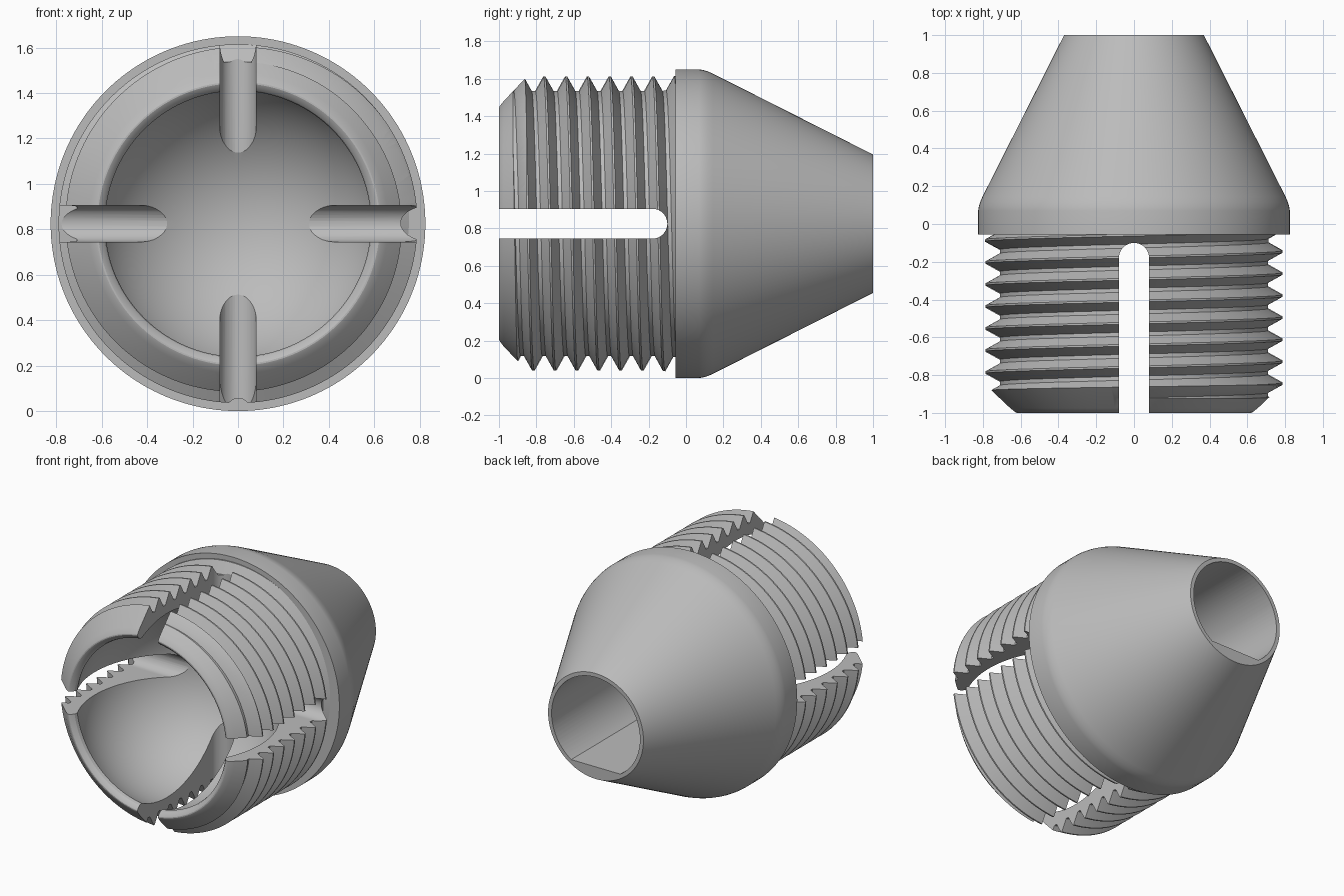
import bpy, bmesh
from math import sin, cos, pi, asin
from mathutils import Vector

cube = bpy.data.objects.get("Cube")
if cube:
    bpy.data.objects.remove(cube, do_unlink=True)

AXIS_Z = 0.825                 # height of the turning axis, which runs along y
SEGMENTS = 160
PITCH, CREST, ROOT = 0.1165, 0.79, 0.713
FRONT, COLLAR = -1.0, -0.055   # ends of the thread
CREST_HALF, ROOT_EDGE = 0.005, 0.048

grey = bpy.data.materials.new("plain grey")
grey.use_nodes = True
grey.diffuse_color = (0.5, 0.5, 0.5, 1)
grey.node_tree.nodes["Principled BSDF"].inputs["Base Color"].default_value = grey.diffuse_color


def finish(bm, name):
    bmesh.ops.remove_doubles(bm, verts=bm.verts, dist=1e-5)
    bmesh.ops.recalc_face_normals(bm, faces=bm.faces)
    mesh = bpy.data.meshes.new(name)
    bm.to_mesh(mesh)
    bm.free()
    mesh.materials.append(grey)
    obj = bpy.data.objects.new(name, mesh)
    bpy.context.collection.objects.link(obj)
    return obj


def turn(name, column, closed=False):
    """Sweep a (radius, y) column, which may vary with the angle, about the axis."""
    bm = bmesh.new()
    rows = []
    for i in range(SEGMENTS + 1):
        a = 2 * pi * i / SEGMENTS
        rows.append([bm.verts.new((r * cos(a), y, AXIS_Z + r * sin(a))) for r, y in column(a)])
    count = len(rows[0])
    for left, right in zip(rows, rows[1:]):
        for j in range(count if closed else count - 1):
            k = (j + 1) % count
            bm.faces.new((left[j], left[k], right[k], right[j]))
    return finish(bm, name)


def prism(name, points, direction):
    """Extrude a closed outline along a direction."""
    bm = bmesh.new()
    face = bm.faces.new([bm.verts.new(p) for p in points])
    new = bmesh.ops.extrude_face_region(bm, geom=[face])["geom"]
    bmesh.ops.translate(bm, vec=Vector(direction),
                        verts=[v for v in new if isinstance(v, bmesh.types.BMVert)])
    return finish(bm, name)


def cut(target, cutter):
    mod = target.modifiers.new("cut", "BOOLEAN")
    mod.operation, mod.solver, mod.object = "DIFFERENCE", "EXACT", cutter
    bpy.context.view_layer.objects.active = target
    bpy.ops.object.modifier_apply(modifier=mod.name)
    bpy.data.objects.remove(cutter, do_unlink=True)


def thread_column(a):
    """Thread profile at one angle, following the helix."""
    crest_y = -0.175 + PITCH * (0.25 - a / (2 * pi))
    column = []
    for k in range(-11, 5):
        for offset in (-ROOT_EDGE, -CREST_HALF, CREST_HALF, ROOT_EDGE):
            y = min(max(crest_y + k * PITCH + offset, FRONT), COLLAR)
            d = abs((y - crest_y + PITCH / 2) % PITCH - PITCH / 2)
            t = min(max((d - CREST_HALF) / (ROOT_EDGE - CREST_HALF), 0), 1)
            column.append((CREST + (ROOT - CREST) * t, y))
    return column


# Ball cavity, from its floor out to the rounded lip
BALL, BALL_Y = 0.65, -0.67
phi_end = pi - asin(0.585 / BALL)
cavity = [(BALL * sin(phi_end * i / 28), BALL_Y + BALL * cos(phi_end * i / 28)) for i in range(29)]
lip = [(0.59, -0.975), (0.604, -0.992), (0.618, FRONT)]
# Collar, softened shoulder and cone
nose = [(0.825, COLLAR), (0.825, 0.07), (0.822, 0.09), (0.815, 0.115),
        (0.802, 0.145), (0.37, 1), (0, 1)]
body = turn("threaded_socket", lambda a: cavity + lip + thread_column(a) + nose)

# Chamfer on the front of the thread
chamfer = [(0.60, -1.012), (0.635, -0.995), (0.66, -0.975), (0.86, -0.785),
           (0.9, -0.785), (0.9, -1.012)]
cut(body, turn("chamfer_cutter", lambda a: chamfer, closed=True))

# Four round-ended slots, cut as two crossing prisms
HALF, SLOT_Y = 0.08, -0.18
arc = [(SLOT_Y + HALF * sin(pi * i / 20), HALF * cos(pi * i / 20)) for i in range(21)]
outline = [(-1.1, HALF)] + arc + [(-1.1, -HALF)]
cut(body, prism("side_slot_cutter", [(-1, y, AXIS_Z + s) for y, s in outline], (2, 0, 0)))
cut(body, prism("upright_slot_cutter", [(s, y, AXIS_Z - 1) for y, s in outline], (0, 0, 2)))

# Blind bore in the back with a flat along its underside
BORE, FLAT, BORE_FLOOR = 0.343, -0.285, 0.15
half_gap = pi / 2 - asin(-FLAT / BORE)
ring = [-pi / 2 + half_gap + (2 * pi - 2 * half_gap) * i / 72 for i in range(73)]
cut(body, prism("bore_cutter", [(BORE * cos(a), BORE_FLOOR, AXIS_Z + BORE * sin(a)) for a in ring],
                (0, 1, 0)))

# Smooth shading with crisp machined edges
bpy.ops.object.select_all(action="DESELECT")
body.select_set(True)
bpy.context.view_layer.objects.active = body
bpy.ops.object.shade_smooth_by_angle(angle=0.45)
